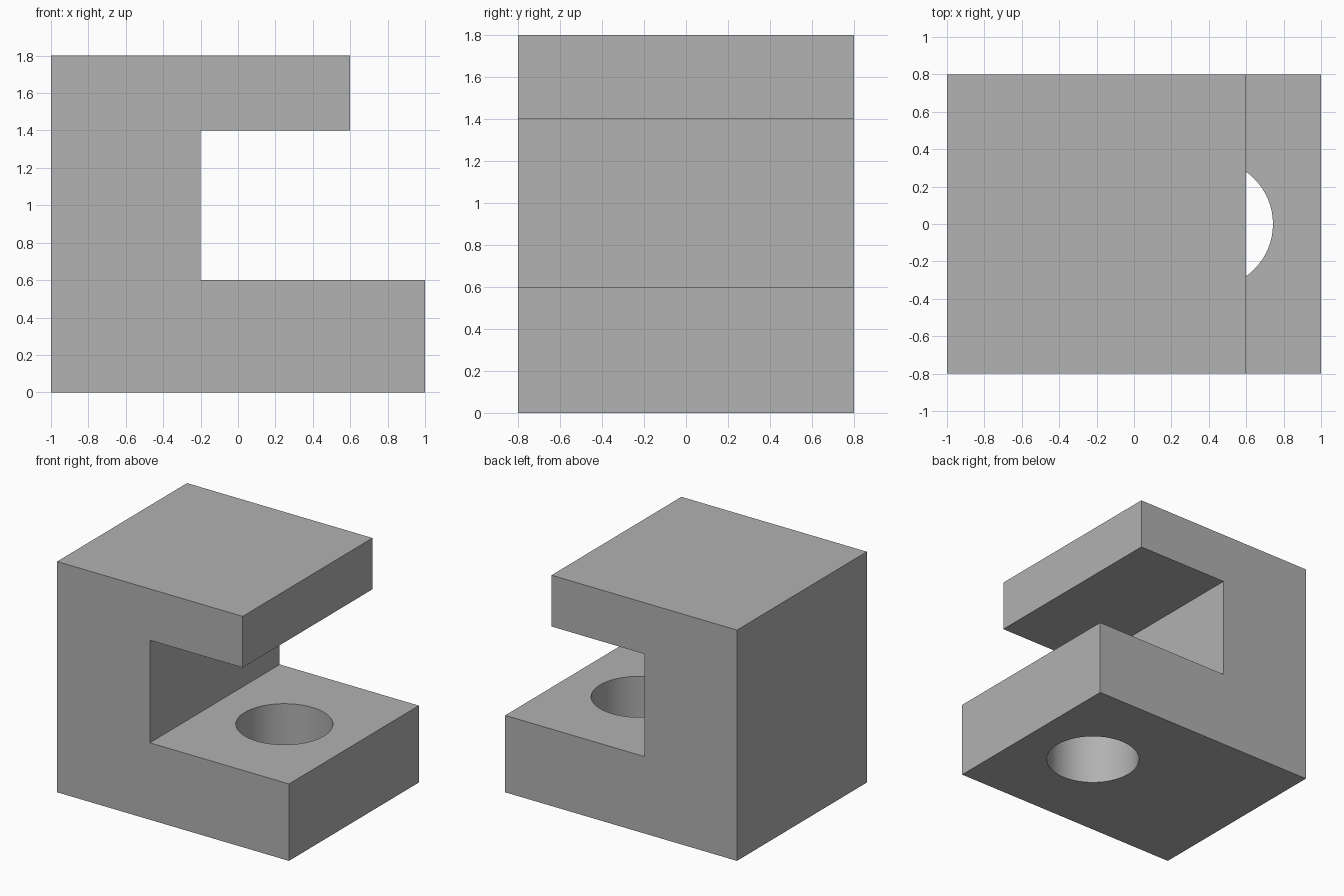
import bpy
import bmesh
import math

cube = bpy.data.objects.get("Cube")
if cube:
    bpy.data.objects.remove(cube, do_unlink=True)

DEPTH = 1.6
HOLE_X, HOLE_RADIUS = 0.4, 0.343

# Single grey material
grey = bpy.data.materials.new("plain grey")
grey.use_nodes = True
color = (0.445, 0.445, 0.445, 1)
grey.diffuse_color = color
grey.node_tree.nodes["Principled BSDF"].inputs["Base Color"].default_value = color


def add_object(name, bm):
    bmesh.ops.recalc_face_normals(bm, faces=bm.faces)
    mesh = bpy.data.meshes.new(name)
    bm.to_mesh(mesh)
    bm.free()
    mesh.materials.append(grey)
    obj = bpy.data.objects.new(name, mesh)
    bpy.context.collection.objects.link(obj)
    return obj


# C-shaped bracket: side profile extruded from front to back
profile = [(-1, 0), (1, 0), (1, 0.6), (-0.2, 0.6),
           (-0.2, 1.4), (0.6, 1.4), (0.6, 1.8), (-1, 1.8)]
bm = bmesh.new()
face = bm.faces.new([bm.verts.new((x, -DEPTH / 2, z)) for x, z in profile])
extruded = bmesh.ops.extrude_face_region(bm, geom=[face], use_keep_orig=True)
bmesh.ops.translate(bm, vec=(0, DEPTH, 0),
                    verts=[v for v in extruded["geom"] if isinstance(v, bmesh.types.BMVert)])
bracket = add_object("bracket", bm)

# Round cutter through the lower jaw only
bm = bmesh.new()
bmesh.ops.create_cone(bm, cap_ends=True, segments=64, radius1=HOLE_RADIUS,
                      radius2=HOLE_RADIUS, depth=1)
bmesh.ops.translate(bm, vec=(HOLE_X, 0, 0.3), verts=bm.verts)
cutter = add_object("hole_cutter", bm)
cutter.hide_render = True

# Drill the hole, then discard the cutter
drill = bracket.modifiers.new("hole", 'BOOLEAN')
drill.operation = 'DIFFERENCE'
drill.solver = 'EXACT'
drill.object = cutter
bpy.ops.object.select_all(action='DESELECT')
bpy.context.view_layer.objects.active = bracket
bracket.select_set(True)
bpy.ops.object.modifier_apply(modifier=drill.name)
bpy.data.objects.remove(cutter, do_unlink=True)

# Smooth hole wall with crisp edges
bpy.ops.object.shade_smooth_by_angle(angle=math.radians(30))
